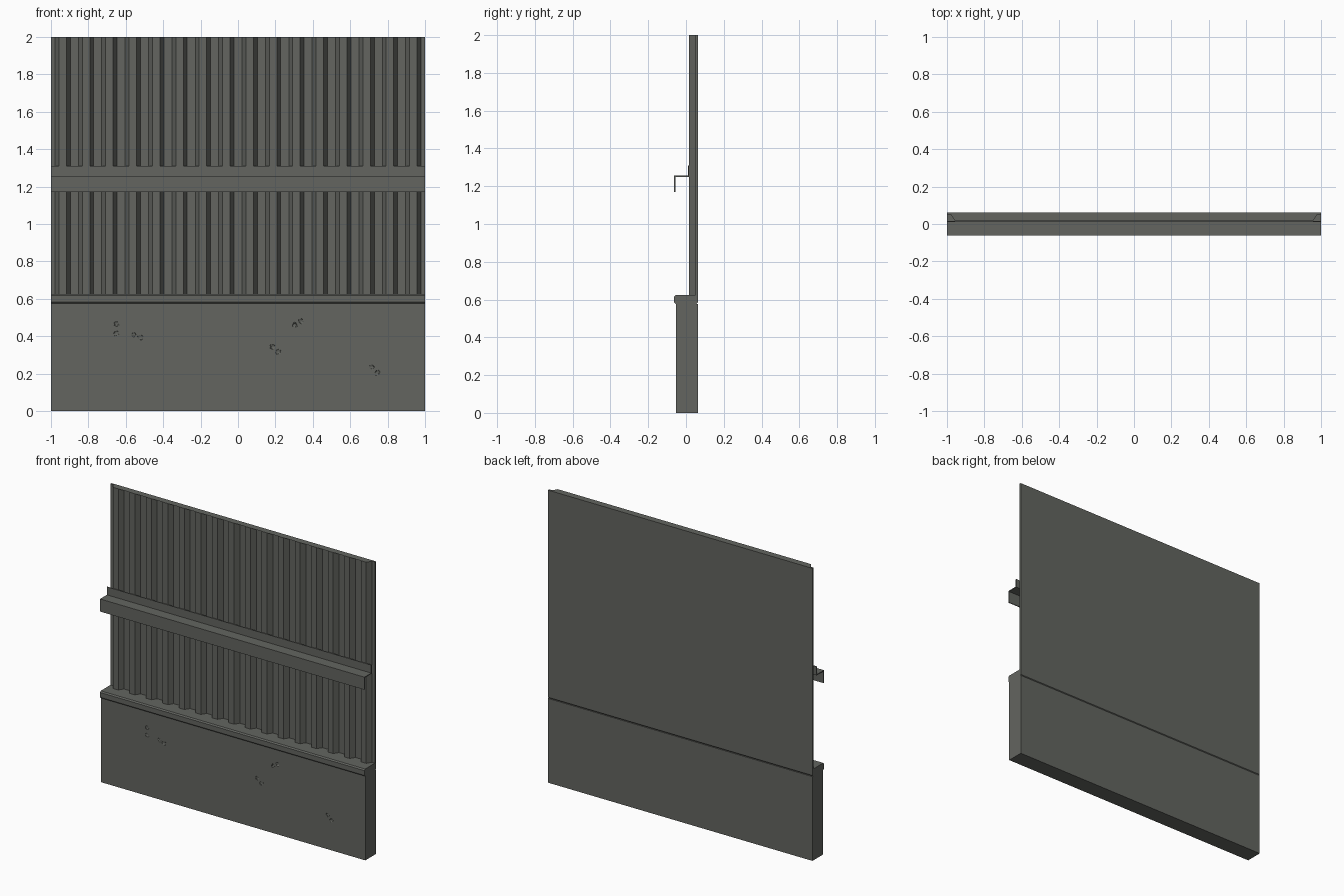
import bpy
import bmesh
import math
import random
from mathutils import Vector

random.seed(4)

cube = bpy.data.objects.get("Cube")
if cube:
    bpy.data.objects.remove(cube, do_unlink=True)

grey = bpy.data.materials.new("dull_grey")
grey.use_nodes = True
colour = (0.125, 0.13, 0.117, 1)
grey.diffuse_color = colour
shader = grey.node_tree.nodes["Principled BSDF"]
shader.inputs["Base Color"].default_value = colour
shader.inputs["Roughness"].default_value = 0.8

BACK = 0.0625      # rear plane shared by wall, sill and panel
FRONT = -0.0625    # foremost plane of sill and rail


def finish(bm, name):
    """Turn a bmesh into a named grey object."""
    bmesh.ops.recalc_face_normals(bm, faces=bm.faces)
    mesh = bpy.data.meshes.new(name)
    bm.to_mesh(mesh)
    bm.free()
    mesh.materials.append(grey)
    obj = bpy.data.objects.new(name, mesh)
    bpy.context.collection.objects.link(obj)
    return obj


def extrude_along_x(name, profile):
    """Extrude a closed (y, z) profile over the full width."""
    bm = bmesh.new()
    face = bm.faces.new([bm.verts.new((-1, y, z)) for y, z in profile])
    result = bmesh.ops.extrude_face_region(bm, geom=[face])
    moved = [v for v in result["geom"] if isinstance(v, bmesh.types.BMVert)]
    bmesh.ops.translate(bm, verts=moved, vec=(2, 0, 0))
    return finish(bm, name)


# Solid lower wall
WALL_FRONT = -0.053
wall = extrude_along_x("lower_wall", [(WALL_FRONT, 0), (BACK, 0), (BACK, 0.576), (WALL_FRONT, 0.576)])

# Sill with chamfered long edges
c = 0.008
low, high = 0.576, 0.625
extrude_along_x("sill", [
    (FRONT + c, low), (BACK - c, low), (BACK, low + c), (BACK, high - c),
    (BACK - c, high), (FRONT + c, high), (FRONT, high - c), (FRONT, low + c)])

# Folded sheet rail: upright flange, shelf and hanging lip
t = 0.006
extrude_along_x("rail", [
    (0.017, 1.31), (0.017, 1.25), (FRONT + t, 1.25), (FRONT + t, 1.17),
    (FRONT, 1.17), (FRONT, 1.25 + t), (0.017 - t, 1.25 + t), (0.017 - t, 1.31)])


# Ribbed sheet panel with a flat closing face on top
def ribbed_panel():
    ribs, rib_front, valley = 16, 0.017, 0.05
    pitch = 2 / ribs
    outline = [(-1, BACK), (-1, valley)]
    for i in range(ribs):
        mid = -1 + (i + 0.5) * pitch
        outline += [(mid - 0.041, valley), (mid - 0.02, rib_front),
                    (mid + 0.02, rib_front), (mid + 0.041, valley)]
    outline += [(1, valley), (1, BACK)]
    bm = bmesh.new()
    bottom = [bm.verts.new((x, y, 0.61)) for x, y in outline]
    top = [bm.verts.new((x, y, 2)) for x, y in outline]
    n = len(outline)
    for i in range(n):
        j = (i + 1) % n
        bm.faces.new((bottom[i], bottom[j], top[j], top[i]))
    bm.faces.new(bottom)
    bm.faces.new([v for v in top if v.co.y < rib_front + 0.001 or abs(v.co.x) > 0.97])
    return finish(bm, "ribbed_panel")


ribbed_panel()


# Chipped spots: small jagged pits cut into the wall front
def chip_cutter(x, z, size):
    bm = bmesh.new()
    bmesh.ops.create_icosphere(bm, subdivisions=2, radius=1)
    for v in bm.verts:
        k = size * random.uniform(0.65, 1.15)
        v.co = Vector((x + v.co.x * k, WALL_FRONT + v.co.y * 0.007, z + v.co.z * k))
    return finish(bm, "chip_cutter")


bpy.context.view_layer.objects.active = wall
for x, z in [(-0.65, 0.44), (-0.54, 0.40), (0.32, 0.47), (0.20, 0.33), (0.73, 0.22)]:
    angle = random.uniform(0, math.tau)
    for side in (-1, 1):
        cutter = chip_cutter(x + side * 0.018 * math.cos(angle),
                             z + side * 0.025 * math.sin(angle), 0.015)
        cutter.hide_render = True
        cut = wall.modifiers.new("chip", 'BOOLEAN')
        cut.operation = 'DIFFERENCE'
        cut.solver = 'EXACT'
        cut.object = cutter
        bpy.ops.object.modifier_apply(modifier=cut.name)
        bpy.data.objects.remove(cutter, do_unlink=True)
